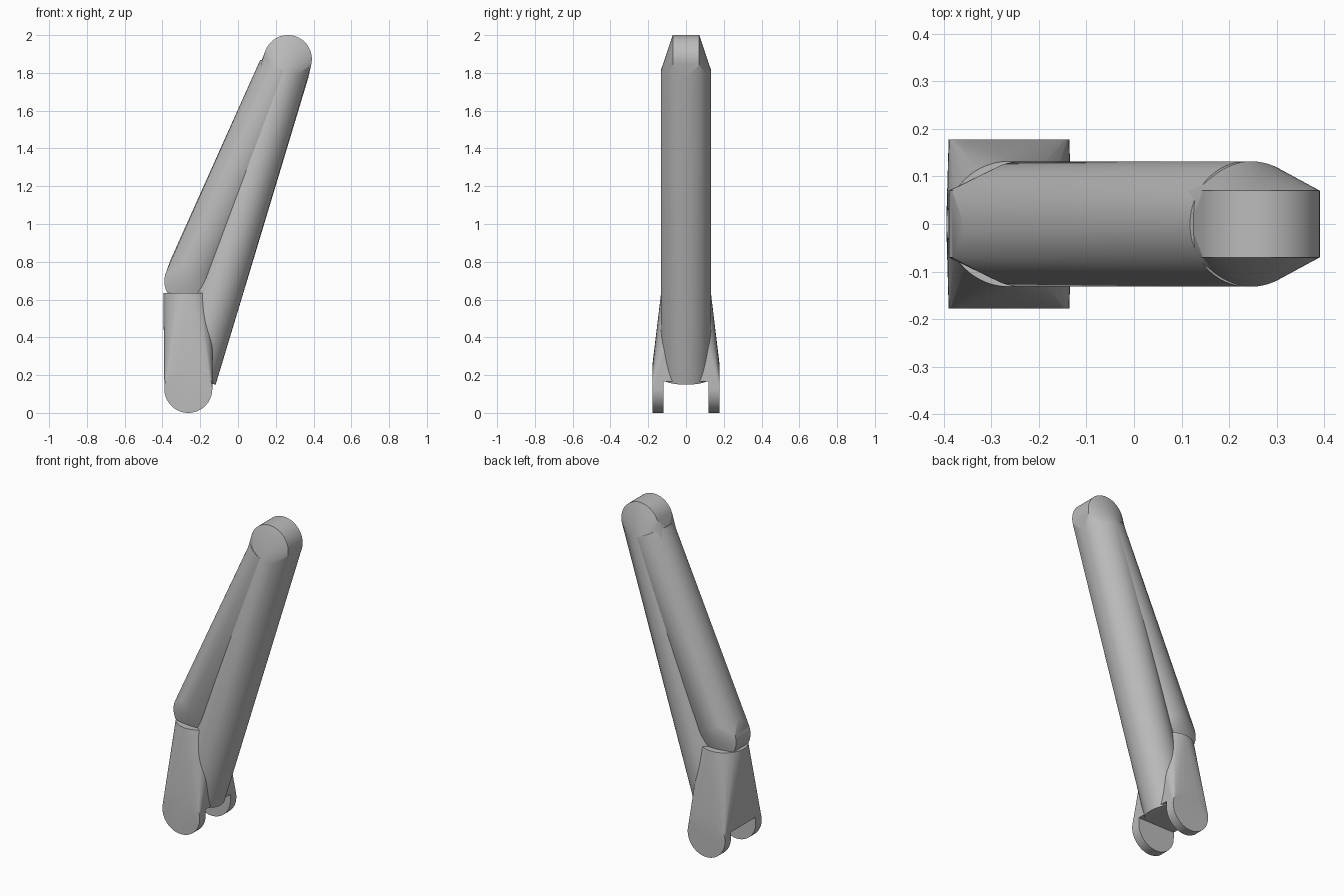
import bpy, bmesh
from math import sin, cos, pi, radians
from mathutils import Vector

cube = bpy.data.objects.get("Cube")
if cube:
    bpy.data.objects.remove(cube, do_unlink=True)

grey = bpy.data.materials.new("mid_grey")
grey.use_nodes = True
COLOUR = (0.5, 0.5, 0.5, 1)
grey.diffuse_color = COLOUR
grey.node_tree.nodes["Principled BSDF"].inputs["Base Color"].default_value = COLOUR

SEGMENTS = 64
TUBE_R, PIN_R, INSET = 0.132, 0.127, 0.063
Y_AXIS = Vector((0, 1, 0))

# Joint centres
foot = Vector((-0.263, 0, PIN_R))
knee = Vector((-0.263, 0, 0.697))
top = Vector((0.264, 0, 2 - PIN_R))


def ring(centre, axis, radius):
    """Points of a circle around an axis lying in the XZ plane or along Y."""
    u = Vector((1, 0, 0)) if axis == Y_AXIS else Y_AXIS
    v = axis.cross(u)
    angles = [2 * pi * i / SEGMENTS for i in range(SEGMENTS)]
    return [centre + radius * (cos(a) * u + sin(a) * v) for a in angles]


def pin(centre, half_width):
    """Points of a cylinder lying along Y."""
    return [p for s in (-1, 1)
            for p in ring(centre + s * half_width * Y_AXIS, Y_AXIS, PIN_R)]


def hull(name, points):
    """Smooth solid wrapped around the points."""
    bm = bmesh.new()
    for p in points:
        bm.verts.new(p)
    result = bmesh.ops.convex_hull(bm, input=bm.verts)
    loose = [v for v in bm.verts if not v.link_faces]
    bmesh.ops.delete(bm, geom=loose, context="VERTS")
    bmesh.ops.dissolve_limit(bm, angle_limit=radians(0.2),
                             verts=bm.verts, edges=bm.edges)
    bmesh.ops.recalc_face_normals(bm, faces=bm.faces)
    mesh = bpy.data.meshes.new(name)
    bm.to_mesh(mesh)
    bm.free()
    mesh.materials.append(grey)
    obj = bpy.data.objects.new(name, mesh)
    bpy.context.collection.objects.link(obj)
    return obj


def activate(obj):
    bpy.ops.object.select_all(action="DESELECT")
    obj.select_set(True)
    bpy.context.view_layer.objects.active = obj


# Long main strut, tapering into the top pin
along = (top - foot).normalized()
main_strut = hull("main_strut", ring(foot + INSET * along, along, TUBE_R)
                  + ring(top - INSET * along, along, TUBE_R) + pin(top, 0.07))

# Upper strut, tapering into the knee pin
along = (top - knee).normalized()
upper_strut = hull("upper_strut", ring(knee + INSET * along, along, TUBE_R)
                   + ring(top - INSET * along, along, TUBE_R) + pin(knee, 0.07))

# Fork flaring from a round collar to a wide foot
up = Vector((0, 0, 1))
fork = hull("fork", ring(knee - INSET * up, up, TUBE_R) + pin(foot, 0.178))

# Slot between the two prongs
bpy.ops.mesh.primitive_cube_add(size=1, location=(foot.x, 0, 0.0))
slot = bpy.context.object
slot.name = "slot_cutter"
slot.scale = (0.6, 0.24, 0.33)
slot.hide_render = True
cut = fork.modifiers.new("slot", "BOOLEAN")
cut.object = slot
cut.operation = "DIFFERENCE"
cut.solver = "EXACT"
activate(fork)
bpy.ops.object.modifier_apply(modifier=cut.name)
bpy.data.objects.remove(slot, do_unlink=True)

for part in (main_strut, upper_strut, fork):
    activate(part)
    bpy.ops.object.shade_smooth_by_angle(angle=radians(25))
